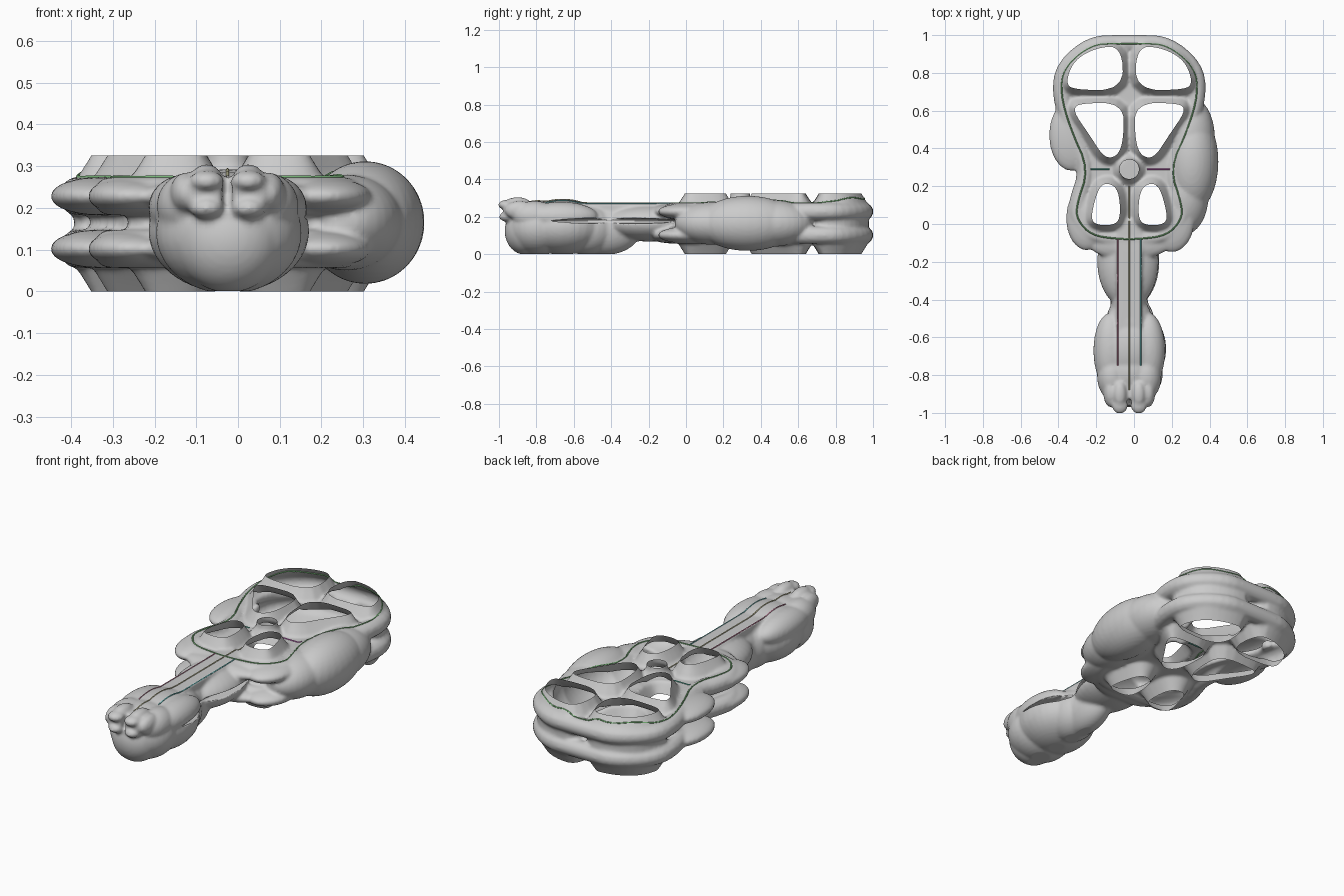
import bpy, bmesh, math
from mathutils import Vector, Matrix

if "Cube" in bpy.data.objects:
    bpy.data.objects.remove(bpy.data.objects["Cube"])

CX = -0.025  # symmetry line of the inner frame


def chaikin(pts, n=2):
    for _ in range(n):
        out = []
        for a, b in zip(pts, pts[1:] + pts[:1]):
            out += [(a[0] * .75 + b[0] * .25, a[1] * .75 + b[1] * .25),
                    (a[0] * .25 + b[0] * .75, a[1] * .25 + b[1] * .75)]
        pts = out
    return pts


def mirror(pts):
    return [(-x, y) for x, y in reversed(pts)]


bm = bmesh.new()


def blob(c, r, target=None):
    m = Matrix.Translation(c) @ Matrix.Diagonal((*r, 1))
    bmesh.ops.create_uvsphere(target or bm, u_segments=32, v_segments=20, radius=1, matrix=m)


def box(c, s):
    bmesh.ops.create_cube(bm, size=1, matrix=Matrix.Translation(c) @ Matrix.Diagonal((*s, 1)))


def loft(pts, levels):
    """Capped loft of an outline; levels are (z, outward offset)."""
    n = len(pts)
    rings = []
    for z, off in levels:
        ring = []
        for i in range(n):
            t = Vector(pts[(i + 1) % n]) - Vector(pts[i - 1])
            nor = Vector((t.y, -t.x)).normalized()
            ring.append(bm.verts.new((CX + pts[i][0] + nor.x * off, pts[i][1] + nor.y * off, z)))
        rings.append(ring)
    for a, b in zip(rings, rings[1:]):
        for i in range(n):
            j = (i + 1) % n
            bm.faces.new((a[i], a[j], b[j], b[i]))
    bm.faces.new(rings[0][::-1])
    bm.faces.new(rings[-1])


def tube(pts, z, r, seg=12):
    """Closed round tube along a flat outline."""
    n = len(pts)
    rings = []
    for i in range(n):
        t = Vector(pts[(i + 1) % n]) - Vector(pts[i - 1])
        nor = Vector((t.y, -t.x)).normalized()
        rings.append([bm.verts.new((CX + pts[i][0] + nor.x * r * math.cos(a),
                                    pts[i][1] + nor.y * r * math.cos(a), z + r * math.sin(a)))
                      for a in (2 * math.pi * k / seg for k in range(seg))])
    for i in range(n):
        a, b = rings[i], rings[(i + 1) % n]
        for k in range(seg):
            l = (k + 1) % seg
            bm.faces.new((a[k], b[k], b[l], a[l]))


# body outline, counter-clockwise
half = [(.06, -.08), (.2, -.06), (.275, .02), (.28, .1), (.215, .29), (.31, .5),
        (.365, .69), (.345, .83), (.2, .95), (.06, .955)]
outline = chaikin(half + mirror(half))
loft(outline, [(.07, -.04), (.26, -.04)])
for z in (.228, .102):
    tube(outline, z, .047)
    # paired lobes on the left flank and lower corners
    blob((-.33, .47, z), (.12, .19, .046))
    blob((-.25, .03, z), (.11, .17, .046))
    blob((.20, .02, z), (.12, .17, .046))
    blob((CX, -.10, z), (.22, .09, .042))

# flared openings through the body
holes = [
    [(.03, .71), (.31, .71), (.335, .76), (.29, .87), (.17, .935), (.04, .94)],
    [(.03, .64), (.03, .45), (.06, .36), (.13, .345), (.21, .47), (.30, .60), (.27, .64)],
    [(.045, .02), (.10, -.01), (.195, 0), (.20, .06), (.16, .20), (.11, .22), (.055, .18)],
]
for h in holes:
    for pts in (h, mirror(h)):
        if sum(a[0] * b[1] - b[0] * a[1] for a, b in zip(pts, pts[1:] + pts[:1])) < 0:
            pts = pts[::-1]
        loft(chaikin(pts), [(-.02, -.012), (.02, .012), (.065, .04),
                            (.262, .04), (.305, .012), (.345, -.012)])
# central hub opening
hub = [(.05 * math.cos(a), .29 + .05 * math.sin(a)) for a in (math.tau * k / 24 for k in range(24))]
loft(hub, [(.1, .03), (.27, .03), (.3, .005), (.345, 0)])

# right flank bulge, tapering towards the neck
blob((.305, .33, .165), (.142, .27, .147))
blob((.29, .46, .165), (.138, .22, .125))
blob((.26, .15, .165), (.135, .21, .115))

# neck
blob((CX - .005, -.20, .168), (.165, .25, .10))
blob((CX, -.44, .13), (.10, .2, .135))
box((CX, -.45, .235), (.13, .95, .075))

# head bulbs
blob((-.02, -.53, .135), (.13, .16, .14))
blob((-.022, -.66, .145), (.193, .225, .148))
blob((-.022, -.79, .14), (.175, .17, .146))
blob((-.022, -.86, .125), (.13, .11, .128))
# end clamps and upper head shoulders
for s in (-1, 1):
    x = CX + s * .05
    blob((CX + s * .10, -.67, .20), (.09, .20, .08))
    blob((CX + s * .09, -.81, .205), (.08, .12, .08))
    box((x, -.91, .232), (.075, .13, .085))
    blob((x, -.90, .272), (.036, .07, .033))
    blob((x, -.96, .264), (.042, .045, .026))
    blob((x, -.955, .20), (.042, .045, .026))
    blob((x + s * .05, -.89, .235), (.038, .08, .05))

bmesh.ops.recalc_face_normals(bm, faces=bm.faces)


def add_object(name, b):
    me = bpy.data.meshes.new(name)
    b.to_mesh(me)
    b.free()
    ob = bpy.data.objects.new(name, me)
    bpy.context.collection.objects.link(ob)
    return ob


raw = add_object("frame_body_raw", bm)
# long slot along the right side of the neck
bm = bmesh.new()
blob((.13, -.40, .178), (.065, .36, .016), bm)
cutter = add_object("neck_slot_cutter", bm)
cutter.hide_render = True

# fuse everything into one skin
m = raw.modifiers.new("fuse", 'REMESH')
m.mode = 'VOXEL'
m.voxel_size = .009
m = raw.modifiers.new("soften", 'SMOOTH')
m.factor = .5
m.iterations = 5
m = raw.modifiers.new("slot", 'BOOLEAN')
m.operation = 'DIFFERENCE'
m.object = cutter
skin = bpy.data.meshes.new_from_object(raw.evaluated_get(bpy.context.evaluated_depsgraph_get()))
bpy.data.objects.remove(raw)
bpy.data.objects.remove(cutter)

# flatten the head underside, slice the funnels open at top and bottom
bm = bmesh.new()
bm.from_mesh(skin)
for v in bm.verts:
    if v.co.y < -.3:
        v.co.z = max(v.co.z, .001)
for z, d in ((.325, 1), (0.0, -1)):
    bmesh.ops.bisect_plane(bm, geom=bm.verts[:] + bm.edges[:] + bm.faces[:], plane_co=(0, 0, z),
                           plane_no=(0, 0, d), clear_outer=True)
for f in bm.faces:
    f.smooth = True
bm.to_mesh(skin)
bm.free()
skin.name = "frame_body"
body = bpy.data.objects.new("frame_body", skin)
bpy.context.collection.objects.link(body)
bpy.context.view_layer.update()


# thin coloured seam lines lying on the top
def seam(name, pts, color, closed=False):
    cu = bpy.data.curves.new(name, 'CURVE')
    cu.dimensions = '3D'
    cu.bevel_depth = .004
    cu.bevel_resolution = 0
    sp = cu.splines.new('POLY')
    sp.points.add(len(pts) - 1)
    for p, (x, y) in zip(sp.points, pts):
        hit, loc, _, _ = body.ray_cast(Vector((x, y, 1)), Vector((0, 0, -1)))
        p.co = (x, y, loc.z if hit else .27, 1)
    sp.use_cyclic_u = closed
    mat = bpy.data.materials.new(name)
    mat.diffuse_color = (*color, 1)
    mat.use_nodes = True
    mat.node_tree.nodes["Principled BSDF"].inputs["Base Color"].default_value = mat.diffuse_color
    cu.materials.append(mat)
    bpy.context.collection.objects.link(bpy.data.objects.new(name, cu))


def line(x0, y0, x1, y1, n=24):
    return [(x0 + (x1 - x0) * i / n, y0 + (y1 - y0) * i / n) for i in range(n + 1)]


seam("outline_seam", [(CX + x, y) for x, y in outline], (.2, .5, .2), True)
seam("left_neck_seam", line(-.085, -.75, -.085, -.08), (.5, .2, .3))
seam("right_neck_seam", line(.035, -.75, .035, -.08), (.15, .5, .5))
seam("centre_seam", line(CX, -.88, CX, .2, 40), (.5, .48, .3))
seam("left_hub_seam", line(-.23, .29, -.13, .29), (.1, .45, .35))
seam("right_hub_seam", line(.07, .29, .19, .29), (.6, .15, .55))
